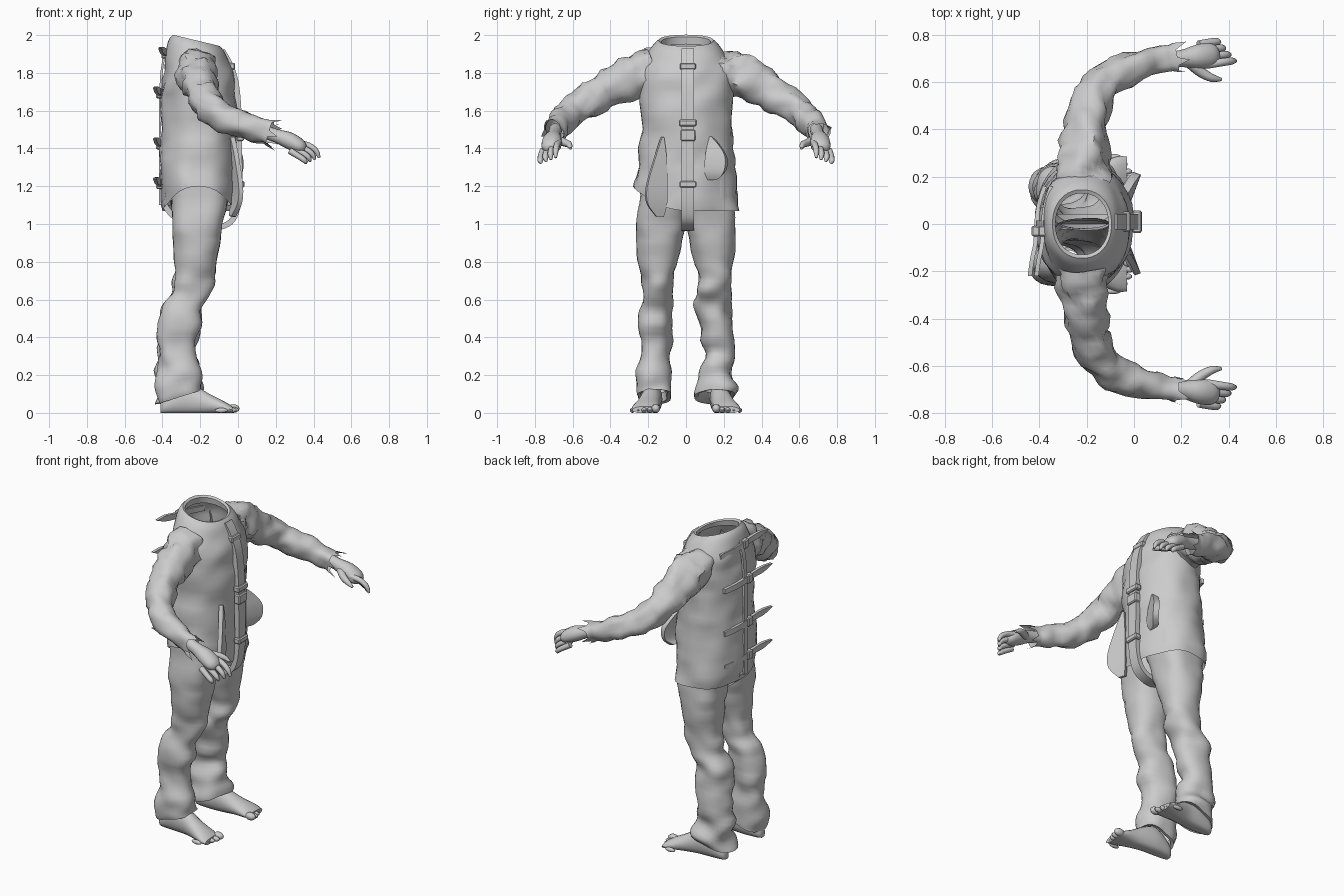
import bpy, bmesh, math
from mathutils import Vector, noise

if "Cube" in bpy.data.objects:
    bpy.data.objects.remove(bpy.data.objects["Cube"])

grey = bpy.data.materials.new("plain_grey")
grey.diffuse_color = (0.6, 0.6, 0.6, 1)
grey.use_nodes = True
grey.node_tree.nodes["Principled BSDF"].inputs["Base Color"].default_value = grey.diffuse_color


def finish(name, bm, angle=50):
    bmesh.ops.recalc_face_normals(bm, faces=bm.faces)
    me = bpy.data.meshes.new(name)
    bm.to_mesh(me)
    bm.free()
    me.materials.append(grey)
    ob = bpy.data.objects.new(name, me)
    bpy.context.collection.objects.link(ob)
    bpy.ops.object.select_all(action='DESELECT')
    ob.select_set(True)
    bpy.context.view_layer.objects.active = ob
    bpy.ops.object.shade_smooth_by_angle(angle=math.radians(angle))
    return ob


def loft(name, rings, caps=(False, False), angle=50):
    """Skin a list of equal-sized point rings."""
    bm = bmesh.new()
    vs = [[bm.verts.new(p) for p in r] for r in rings]
    n = len(vs[0])
    for a, b in zip(vs, vs[1:]):
        for i in range(n):
            bm.faces.new((a[i], a[(i + 1) % n], b[(i + 1) % n], b[i]))
    for cap, ring in zip(caps, (vs[0], vs[-1])):
        if cap:
            bm.faces.new(ring)
    return finish(name, bm, angle)


def smooth_rows(rows, k):
    """Catmull-Rom interpolation of number rows."""
    out = []
    for i in range(len(rows) - 1):
        p0, p1, p2, p3 = (rows[max(0, min(len(rows) - 1, i + d))] for d in (-1, 0, 1, 2))
        for j in range(k):
            t = j / k
            out.append([0.5 * (2 * b + (c - a) * t + (2 * a - 5 * b + 4 * c - d) * t * t
                               + (3 * b - a - 3 * c + d) * t ** 3)
                        for a, b, c, d in zip(p0, p1, p2, p3)])
    return out + [list(rows[-1])]


def oval(n, e=1.0):
    pw = lambda v: math.copysign(abs(v) ** e, v)
    return [(pw(math.cos(2 * math.pi * i / n)), pw(math.sin(2 * math.pi * i / n))) for i in range(n)]


def wrinkle(p, centre, amp):
    d = Vector((p.x - centre[0], p.y - centre[1], 0)).normalized()
    return p + d * amp * noise.noise(Vector((p.x * 7, p.y * 7, p.z * 11)))


def tube_rings(rows, k, n):
    """Rows are x, y, z, side radius, up radius."""
    rows = smooth_rows(rows, k)
    pts = [Vector(r[:3]) for r in rows]
    rings = []
    for i, r in enumerate(rows):
        t = (pts[min(i + 1, len(pts) - 1)] - pts[max(i - 1, 0)]).normalized()
        side = t.cross(Vector((0, 0, 1))).normalized()
        up = side.cross(t)
        rings.append([pts[i] + side * r[3] * c + up * r[4] * s for c, s in oval(n)])
    return rings, t


def ribbon(name, rows, axis, thick, k=4):
    """Flat band along x, y, z, width rows; axis is the width direction."""
    rows = smooth_rows(rows, k)
    pts = [Vector(r[:3]) for r in rows]
    axis = Vector(axis)
    rings = []
    for i, r in enumerate(rows):
        t = (pts[min(i + 1, len(pts) - 1)] - pts[max(i - 1, 0)]).normalized()
        nrm = t.cross(axis).normalized() * thick / 2
        w = axis * max(r[3], 0.004) / 2
        rings.append([pts[i] + w + nrm, pts[i] - w + nrm, pts[i] - w - nrm, pts[i] + w - nrm])
    return loft(name, rings, (True, True), 40)


def box(name, loc, size):
    bm = bmesh.new()
    bmesh.ops.create_cube(bm, size=1)
    for v in bm.verts:
        v.co = Vector(loc) + Vector([a * b for a, b in zip(v.co, size)])
    bmesh.ops.bevel(bm, geom=bm.edges[:], offset=0.006, segments=1, affect='EDGES')
    return finish(name, bm, 30)


# Jacket body: z, centre x, half depth, half width
body = smooth_rows([(1.07, -.21, .195, .285), (1.25, -.21, .2, .262), (1.45, -.21, .2, .245),
                    (1.65, -.207, .2, .245), (1.78, -.21, .187, .245), (1.87, -.22, .168, .225),
                    (1.94, -.22, .148, .18), (1.972, -.22, .125, .145)], 4)
body = [[1.10, -.21, .18, .27]] + body + [[1.965, -.22, .112, .13], [1.93, -.22, .118, .135]]
rings = []
for z, cx, rx, ry in body:
    ring = []
    low = max(0, min(1, (1.3 - z) / .23))
    top = max(0, min(1, (z - 1.8) / .17))
    for c, s in oval(40, .92):
        p = Vector((cx + rx * c, ry * s, z + .13 * low * max(0, -s) ** 2 - .24 * top * rx * c))
        ring.append(wrinkle(p, (cx, 0), .022 * (1 - top)))
    rings.append(ring)
loft("jacket_body", rings)

for s, side in ((1, "left"), (-1, "right")):
    # Sleeve with a ragged, flared cuff
    rings, t = tube_rings([(-.22, s * .17, 1.82, .11, .10), (-.215, s * .26, 1.79, .105, .12),
                           (-.205, s * .37, 1.74, .095, .1), (-.18, s * .5, 1.665, .085, .085),
                           (-.13, s * .595, 1.595, .075, .082), (-.04, s * .65, 1.55, .068, .075),
                           (.07, s * .685, 1.51, .058, .066), (.15, s * .7, 1.485, .052, .058)], 4, 20)
    rings = [[p + (p - sum(r, Vector()) / 20) * .35 * noise.noise(p * 14) for p in r] for r in rings]
    mid = sum(rings[-1], Vector()) / 20
    rings.append([mid + (p - mid) * (1.3 if i % 4 == 0 else 1.12) + t * (.07 if i % 4 == 0 else .02)
                  for i, p in enumerate(rings[-1])])
    loft(side + "_sleeve", rings)

    # Hand: wrist and palm, four curled fingers, thumb
    rings, t = tube_rings([(.1, s * .69, 1.50, .035, .035), (.2, s * .7, 1.468, .036, .036),
                           (.27, s * .708, 1.442, .052, .045), (.33, s * .714, 1.41, .052, .038),
                           (.355, s * .716, 1.398, .03, .02)], 3, 14)
    loft(side + "_palm", rings, (True, True))
    for i in range(4):
        rings, t = tube_rings([(.31 - .012 * i, s * (.675 + .028 * i), 1.43 - .014 * i, .018, .018),
                               (.375 - .016 * i, s * (.685 + .028 * i), 1.415 - .02 * i, .017, .016),
                               (.415 - .02 * i, s * (.69 + .027 * i), 1.385 - .017 * i, .015, .014),
                               (.43 - .024 * i, s * (.69 + .025 * i), 1.35 - .01 * i, .007, .007)], 3, 8)
        loft(f"{side}_finger_{i + 1}", rings, (True, True))
    rings, t = tube_rings([(.23, s * .69, 1.45, .025, .025), (.28, s * .645, 1.432, .022, .022),
                           (.33, s * .618, 1.42, .017, .017), (.37, s * .612, 1.40, .007, .007)], 3, 8)
    loft(side + "_thumb", rings, (True, True))

    # Trouser leg: z, back x, front x, inner y, outer y
    leg = smooth_rows([(1.32, -.37, -.05, -.02, .235), (1.15, -.36, -.05, -.02, .25),
                       (1.0, -.345, -.08, .0, .262), (.88, -.34, -.1, .025, .26),
                       (.75, -.335, -.125, .05, .24), (.65, -.355, -.14, .07, .22),
                       (.57, -.395, -.18, .06, .24), (.45, -.425, -.2, .075, .235),
                       (.32, -.425, -.22, .085, .25), (.22, -.43, -.215, .075, .245),
                       (.13, -.42, -.195, .06, .265), (.085, -.425, -.185, .06, .255)], 4)
    leg += [[.09, -.405, -.2, .08, .235], [.13, -.38, -.22, .1, .22]]
    rings = []
    for z, x0, x1, y0, y1 in leg:
        cx, cy = (x0 + x1) / 2, s * (y0 + y1) / 2
        tilt = .33 * max(0, min(1, (.4 - z) / .3))
        amp = .012 if z > .75 else .035
        e = .75 if z > .95 else .9
        rings.append([wrinkle(Vector((cx + (x1 - x0) / 2 * c, cy + (y1 - y0) / 2 * q,
                                      z + tilt * (x1 - x0) / 2 * c)), (cx, cy), amp)
                      for c, q in oval(28, e)])
    loft(side + "_trouser_leg", rings)

    # Bare foot and toes: x, centre y, half width, height
    foot = smooth_rows([(-.41, .18, .02, .05), (-.385, .18, .042, .09), (-.3, .18, .055, .16),
                        (-.22, .185, .055, .14), (-.14, .2, .062, .095), (-.07, .213, .073, .06),
                        (-.03, .215, .07, .035)], 3)
    loft(side + "_foot", [[(x, s * (cy + w * c), max(0, h * (.45 + .55 * q))) for c, q in oval(18)]
                          for x, cy, w, h in foot], (True, True))
    for i in range(5):
        bm = bmesh.new()
        bmesh.ops.create_uvsphere(bm, u_segments=10, v_segments=6, radius=1)
        r = .023 if i == 0 else .017 - .001 * i
        for v in bm.verts:
            v.co = Vector((-.025 - .004 * i * i + v.co.x * .035, s * (.16 + .031 * i) + v.co.y * r,
                           r * (1 + v.co.z)))
        finish(f"{side}_toe_{i + 1}", bm)

# Long front strap passing under the crotch, with buckles
path = [(-.085, 1.92), (-.045, 1.85), (-.012, 1.75), (.003, 1.6), (.006, 1.4), (.008, 1.2), (-.005, 1.08),
        (-.04, 1.01), (-.12, .98), (-.25, .99), (-.35, 1.05), (-.40, 1.12)]
ribbon("front_strap", [(x, .01, z, .065) for x, z in path], (0, 1, 0), .03)
for i, (x, z, w, h) in enumerate([(-.035, 1.835, .085, .035), (.012, 1.535, .095, .035),
                                  (.012, 1.47, .08, .06), (.014, 1.21, .09, .035)]):
    box(f"front_buckle_{i + 1}", (x, .01, z), (.04, w, h))

# Torn flap and pocket on the jacket front
ribbon("front_flap", [(-.03, -.125, 1.46, .01), (-.018, -.135, 1.36, .06), (-.005, -.155, 1.2, .115),
                      (-.01, -.155, 1.11, .11), (-.03, -.14, 1.04, .04)], (-.35, .93, 0), .025)
ribbon("front_pocket", [(-.04, .135, 1.46, .01), (-.025, .15, 1.41, .07), (-.01, .16, 1.35, .115),
                        (-.01, .155, 1.28, .11), (-.03, .145, 1.24, .05)], (-.35, -.93, 0), .035)

# Back opening and its straps with loose pointed ends
ribbon("back_seam", [(-.375, 0, 1.93, .03), (-.405, 0, 1.8, .03), (-.413, 0, 1.5, .03),
                     (-.413, 0, 1.1, .03)], (0, 1, 0), .012)
for i, (x, z) in enumerate([(-.385, 1.9), (-.413, 1.69), (-.413, 1.42), (-.413, 1.21)]):
    ribbon(f"back_strap_{i + 1}", [(x + .035, .16, z - .02, .03), (x + .01, .08, z - .01, .035),
                                   (x, 0, z, .035), (x - .004, -.08, z + .01, .035),
                                   (x - .018, -.15, z + .02, .035), (x - .028, -.22, z + .03, .004)],
           (0, 0, 1), .018)
    box(f"back_buckle_{i + 1}", (x - .003, -.03, z + .003), (.035, .045, .055))
